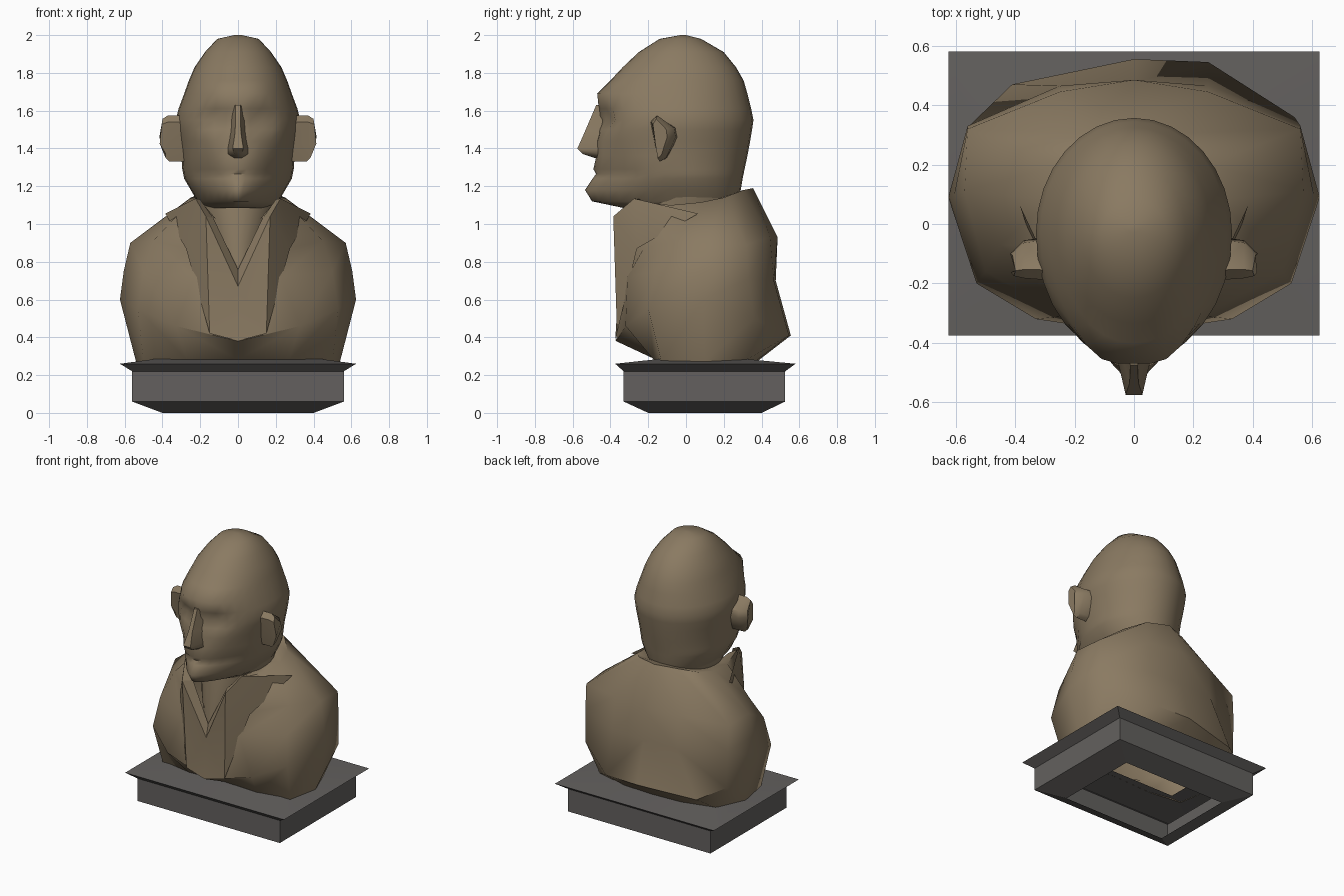
import bpy, bmesh, math


def material(name, rgb):
    m = bpy.data.materials.new(name)
    m.diffuse_color = (*rgb, 1)
    return m


BRONZE = material("bronze brown", (0.255, 0.195, 0.122))
STONE = material("dark grey stone", (0.125, 0.118, 0.113))


def finish(name, bm, mat, angle=40):
    bmesh.ops.remove_doubles(bm, verts=bm.verts, dist=0.0005)
    bmesh.ops.recalc_face_normals(bm, faces=bm.faces)
    me = bpy.data.meshes.new(name)
    bm.to_mesh(me)
    bm.free()
    me.materials.append(mat)
    ob = bpy.data.objects.new(name, me)
    bpy.context.collection.objects.link(ob)
    bpy.ops.object.select_all(action='DESELECT')
    ob.select_set(True)
    bpy.context.view_layer.objects.active = ob
    bpy.ops.object.shade_smooth_by_angle(angle=math.radians(angle))
    return ob


def loft(bm, rings, closed=True, cap_start=False, cap_end=False):
    rows = [[bm.verts.new(p) for p in r] for r in rings]
    n = len(rows[0])
    for a, b in zip(rows, rows[1:]):
        for i in range(n if closed else n - 1):
            j = (i + 1) % n
            bm.faces.new((a[i], a[j], b[j], b[i]))
    if cap_start:
        bm.faces.new(rows[0])
    if cap_end:
        bm.faces.new(rows[-1])


def flip(points, s):
    return [(s * x, y, z) for x, y, z in points]


# Plinth: hollow rectangular profile, open underneath
bm = bmesh.new()
levels = [(0.40, -0.20, 0.40, 0), (0.56, -0.33, 0.525, 0.06), (0.56, -0.33, 0.525, 0.22),
          (0.625, -0.375, 0.58, 0.26), (0.42, -0.12, 0.29, 0.288)]
loft(bm, [[(-w, a, z), (w, a, z), (w, b, z), (-w, b, z)] for w, a, b, z in levels])
finish("plinth", bm, STONE, 20)

# Coat: half rings from front centre to back centre, built on both sides
coat_rings = [
    [(0, -0.16, 0.282), (0.27, -0.17, 0.28), (0.50, -0.13, 0.272), (0.54, 0.1, 0.272),
     (0.46, 0.31, 0.275), (0.22, 0.37, 0.275), (0, 0.38, 0.275)],
    [(0, -0.37, 0.38), (0.33, -0.32, 0.46), (0.53, -0.20, 0.55), (0.625, 0.09, 0.60),
     (0.54, 0.36, 0.50), (0.25, 0.545, 0.41), (0, 0.555, 0.41)],
    [(0, -0.35, 0.67), (0.23, -0.31, 0.72), (0.50, -0.16, 0.75), (0.605, 0.10, 0.75),
     (0.56, 0.33, 0.71), (0.25, 0.465, 0.70), (0, 0.475, 0.70)],
    [(0.085, -0.36, 0.86), (0.26, -0.225, 0.87), (0.45, -0.07, 0.91), (0.57, 0.11, 0.90),
     (0.56, 0.32, 0.89), (0.25, 0.445, 0.93), (0, 0.485, 0.93)],
    [(0.17, -0.375, 1.04), (0.22, -0.26, 1.12), (0.27, -0.08, 1.10), (0.28, 0.08, 1.115),
     (0.25, 0.20, 1.14), (0.15, 0.305, 1.18), (0, 0.355, 1.19)],
    [(0.12, -0.30, 1.03), (0.18, -0.22, 1.10), (0.20, -0.08, 1.10), (0.20, 0.06, 1.11),
     (0.18, 0.16, 1.13), (0.10, 0.25, 1.16), (0, 0.27, 1.17)],
]
bm = bmesh.new()
for s in (1, -1):
    rings = [flip(r, s) for r in coat_rings]
    if s < 0:  # cut behind the left arm
        rings[1][5] = (-0.41, 0.47, 0.38)
        rings[1][4] = (-0.55, 0.335, 0.45)
    loft(bm, rings, closed=False)
finish("coat", bm, BRONZE, 52)

# Lapels: folded front panels on the chest
bm = bmesh.new()
for s in (1, -1):
    A, B, C, D, E, F, G = [bm.verts.new(p) for p in flip([
        (0.225, -0.275, 1.135), (0.385, 0.065, 1.055), (0.275, -0.26, 0.87),
        (0.15, -0.365, 0.42), (0, -0.357, 0.67), (0.17, -0.385, 1.04), (0, -0.375, 0.382)], s)]
    for f in ((A, B, C), (A, C, F), (F, C, D), (F, D, E), (E, D, G)):
        bm.faces.new(f)
finish("lapels", bm, BRONZE, 45)

# Collar: narrow strips edging the V opening
bm = bmesh.new()
for s in (1, -1):
    loft(bm, [flip(r, s) for r in (
        [(0, -0.357, 0.67), (0, -0.335, 0.76)],
        [(0.17, -0.385, 1.04), (0.13, -0.32, 1.03)],
        [(0.225, -0.275, 1.135), (0.20, -0.24, 1.13)])], closed=False)
finish("collar", bm, BRONZE, 20)


def oval(z, front, back, width, mid, pinch=1.0, n=16):
    """Ring of two half ellipses; pinch narrows the front half."""
    ring = []
    for i in range(2 * n):
        t = math.pi * i / n
        c, sn = math.cos(t), math.sin(t)
        p = pinch if c > 0 else 1
        x = width * math.copysign(abs(sn) ** p, sn)
        y = mid + (front - mid) * c if c > 0 else mid - (back - mid) * c
        ring.append((x, y, z))
    return ring


# Neck, running down into the V opening
bm = bmesh.new()
loft(bm, [oval(0.66, -0.33, 0.05, 0.10, -0.1), oval(0.9, -0.31, 0.2, 0.17, -0.05),
          oval(1.08, -0.29, 0.27, 0.215, 0), oval(1.2, -0.27, 0.28, 0.24, 0)])
finish("neck", bm, BRONZE, 60)

# Head: z, front, back, half width, widest y, front pinch
head_rings = [
    (1.085, -0.33, 0.26, 0.19, 0.0, 1.2), (1.12, -0.49, 0.275, 0.215, 0.0, 1.4),
    (1.18, -0.51, 0.29, 0.25, 0.0, 1.4), (1.24, -0.49, 0.30, 0.285, -0.02, 1.25),
    (1.265, -0.475, 0.305, 0.29, -0.02, 1.2), (1.29, -0.49, 0.31, 0.295, -0.03, 1.15),
    (1.36, -0.475, 0.325, 0.30, -0.03, 1.05), (1.44, -0.475, 0.34, 0.315, -0.03, 1),
    (1.50, -0.47, 0.35, 0.325, -0.03, 1), (1.55, -0.465, 0.357, 0.33, -0.03, 1),
    (1.61, -0.462, 0.345, 0.315, -0.03, 1), (1.69, -0.468, 0.325, 0.285, -0.03, 1),
    (1.76, -0.40, 0.305, 0.26, -0.03, 1), (1.83, -0.335, 0.265, 0.23, -0.03, 1),
    (1.91, -0.25, 0.20, 0.175, -0.03, 1), (1.98, -0.14, 0.08, 0.11, -0.03, 1),
    (2.0, -0.03, 0.0, 0.02, -0.015, 1)]
bm = bmesh.new()
loft(bm, [oval(*r) for r in head_rings], cap_start=True, cap_end=True)
# bumps and hollows: x, z, x radius, z radius, depth
features = [(0.11, 1.545, 0.07, 0.05, 0.05), (0.12, 1.69, 0.08, 0.05, -0.02),
            (0.19, 1.30, 0.06, 0.09, 0.03), (0, 1.175, 0.07, 0.05, -0.025)]
for v in bm.verts:
    if v.co.y < -0.22:
        v.co.y += sum(d * math.exp(-((abs(v.co.x) - x) / rx) ** 2 - ((v.co.z - z) / rz) ** 2)
                      for x, z, rx, rz, d in features)
finish("head", bm, BRONZE, 60)

# Nose: bridge to tip to underside
bm = bmesh.new()
nose = [(0.012, -0.475, 0.03, -0.42, 1.63), (0.015, -0.535, 0.045, -0.43, 1.49),
        (0.028, -0.575, 0.055, -0.46, 1.40), (0.02, -0.545, 0.055, -0.46, 1.37),
        (0.015, -0.485, 0.03, -0.45, 1.35)]
loft(bm, [[(-b, v, z), (-a, u, z), (a, u, z), (b, v, z)] for a, u, b, v, z in nose],
     cap_start=True, cap_end=True)
finish("nose", bm, BRONZE, 62)

# Ears: side outline lofted outwards
outline = [(-0.19, 1.54), (-0.155, 1.575), (-0.05, 1.51), (-0.04, 1.46),
           (-0.10, 1.35), (-0.14, 1.33), (-0.165, 1.42)]
for s, side in ((1, "right"), (-1, "left")):
    bm = bmesh.new()
    inner = [(0.27, y, z) for y, z in outline]
    middle = [(0.37 - 0.1 * max(0, 1.40 - z), -0.14 + (y + 0.14) * 0.85, z) for y, z in outline]
    outer = [(0.418 - 0.35 * max(0, 1.43 - z) - 0.15 * max(0, z - 1.45),
              -0.145 + (y + 0.13) * 0.5, 1.455 + (z - 1.455) * 0.85) for y, z in outline]
    loft(bm, [flip(r, s) for r in (inner, middle, outer)], cap_start=True, cap_end=True)
    finish(side + "_ear", bm, BRONZE, 40)
